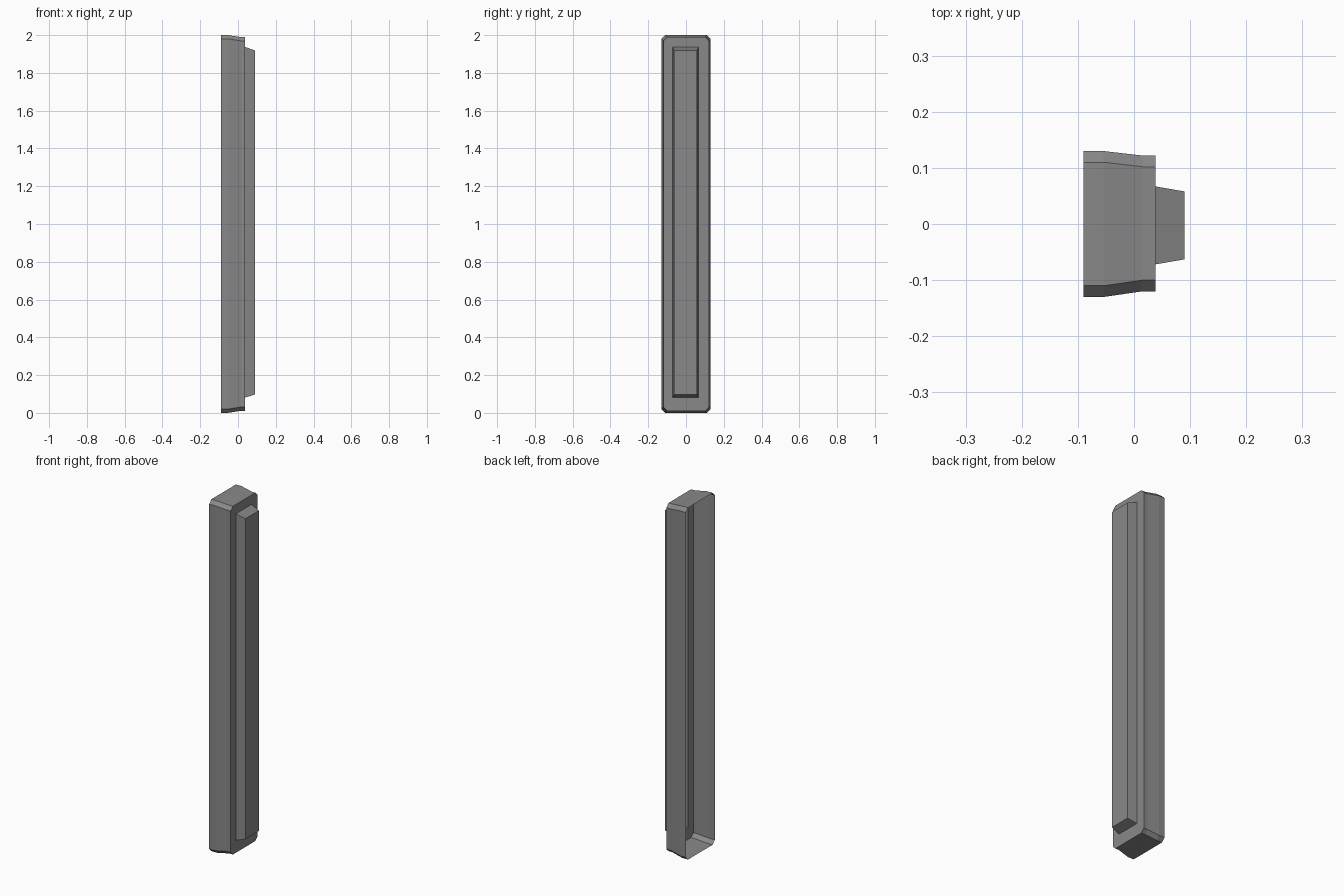
import bpy
import bmesh

if "Cube" in bpy.data.objects:
    bpy.data.objects.remove(bpy.data.objects["Cube"])

grey = bpy.data.materials.new("mid_grey")
grey.diffuse_color = (0.25, 0.25, 0.25, 1)
grey.use_nodes = True
grey.node_tree.nodes["Principled BSDF"].inputs["Base Color"].default_value = grey.diffuse_color


def ring(bm, x, y0, y1, z0, z1, c=0.0):
    """Rectangle in the YZ plane at x, with optional chamfered corners."""
    if c:
        pts = [(y0 + c, z0), (y1 - c, z0), (y1, z0 + c), (y1, z1 - c),
               (y1 - c, z1), (y0 + c, z1), (y0, z1 - c), (y0, z0 + c)]
    else:
        pts = [(y0, z0), (y1, z0), (y1, z1), (y0, z1)]
    return [bm.verts.new((x, y, z)) for y, z in pts]


def bridge(bm, a, b):
    n = len(a)
    for i in range(n):
        j = (i + 1) % n
        bm.faces.new((a[i], a[j], b[j], b[i]))


def finish(bm, name):
    mesh = bpy.data.meshes.new(name)
    bm.to_mesh(mesh)
    bm.free()
    mesh.materials.append(grey)
    obj = bpy.data.objects.new(name, mesh)
    bpy.context.collection.objects.link(obj)


# Housing: tapered chamfered shell, open at the back
bm = bmesh.new()
levels = [(-0.09, -0.13, 0.13, 0.0, 2.0),
          (-0.054, -0.13, 0.13, 0.0, 2.0),
          (0.015, -0.12, 0.122, 0.011, 1.99),
          (0.038, -0.12, 0.122, 0.011, 1.99)]
rings = [ring(bm, *lv, c=0.02) for lv in levels]
for a, b in zip(rings, rings[1:]):
    bridge(bm, a, b)

# Front flange: eight-sided rim around the rectangular opening
rim = rings[-1]
hole = ring(bm, 0.038, -0.072, 0.067, 0.081, 1.937)
for k in range(4):
    a, b = rim[2 * k], rim[2 * k + 1]
    nxt = rim[(2 * k + 2) % 8]
    p, q = hole[k], hole[(k + 1) % 4]
    bm.faces.new((a, b, q, p))
    bm.faces.new((b, nxt, q))

# Raised lens: tapered bar standing out of the flange
tip = ring(bm, 0.09, -0.063, 0.058, 0.098, 1.919)
bridge(bm, hole, tip)
bm.faces.new(tip)
finish(bm, "light_housing")
